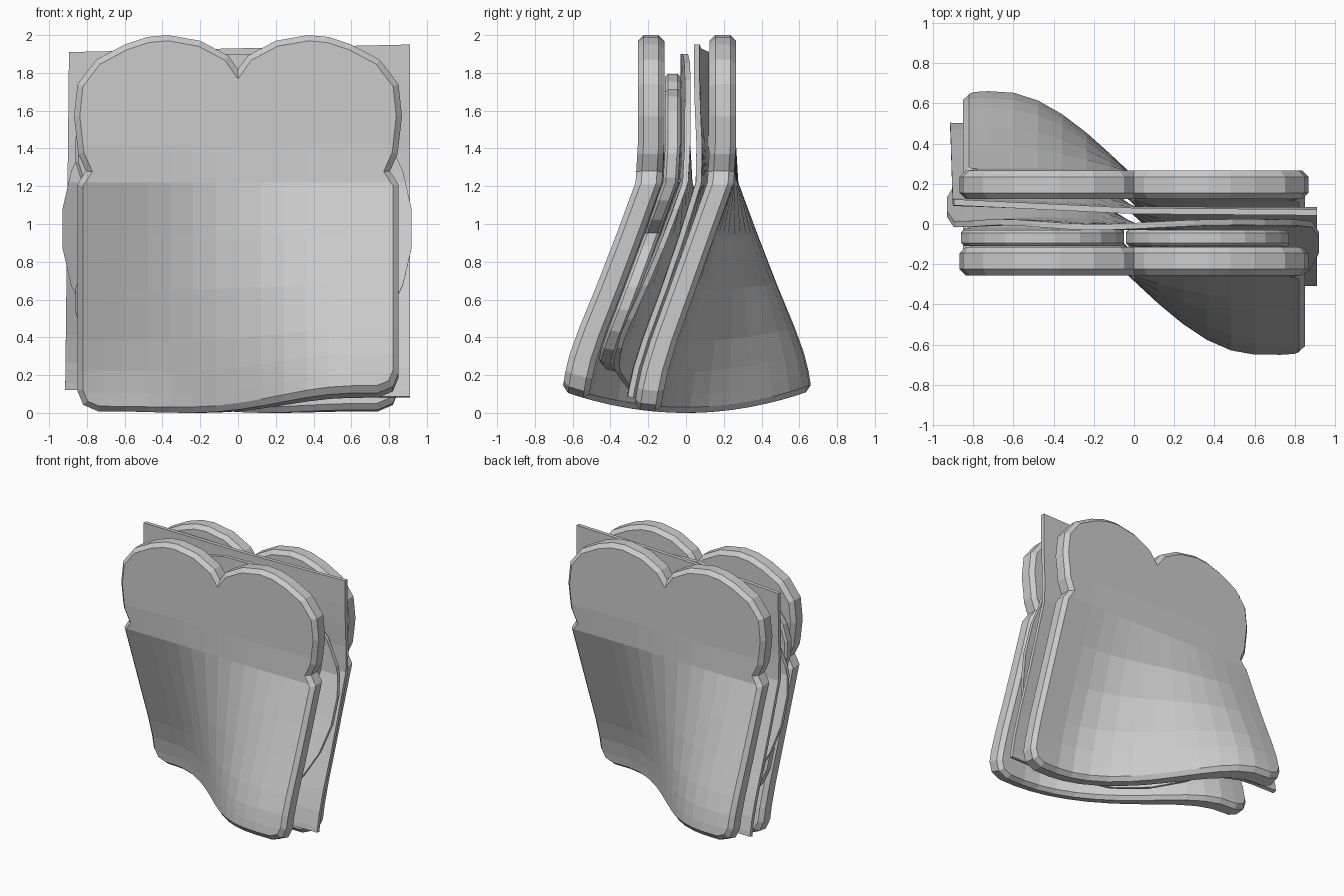
import bpy, bmesh, math

if "Cube" in bpy.data.objects:
    bpy.data.objects.remove(bpy.data.objects["Cube"])

# Swing of the lower half: right side steps forward, left side steps back
CURVE = [(0.0, 0.40), (0.10, 0.385), (0.22, 0.36), (0.38, 0.312), (1.22, 0.012), (1.42, 0.0), (3.0, 0.0)]


def swing(z):
    z = max(z, 0.0)
    for (z0, d0), (z1, d1) in zip(CURVE, CURVE[1:]):
        if z <= z1:
            return d0 + (d1 - d0) * (z - z0) / (z1 - z0)
    return 0.0


def step(x, y, z):
    g = max(-1.0, min(1.0, (x + 0.03) / 0.65))
    y2 = y - math.sin(g * math.pi / 2) * swing(z)
    lift = 0.27 * y2 * y2 * max(0.0, min(1.0, (1.22 - z) / 1.1))
    return x, y2, z + lift


# Solid from an (x, z) outline between two depths, sliced into a grid and bent
def slab(name, outline, y0, y1, bevel=0.0, wave=None, x_cuts=15, z_cuts=()):
    bm = bmesh.new()
    face = bm.faces.new([bm.verts.new((x, y0, z)) for x, z in outline])
    ext = bmesh.ops.extrude_face_region(bm, geom=[face], use_keep_orig=True)
    for v in ext["geom"]:
        if isinstance(v, bmesh.types.BMVert):
            v.co.y = y1
    bmesh.ops.recalc_face_normals(bm, faces=bm.faces[:])
    if bevel:
        rim = [e for e in bm.edges if abs(e.verts[0].co.y - e.verts[1].co.y) < 1e-5]
        bmesh.ops.bevel(bm, geom=rim, offset=bevel, segments=1, affect='EDGES')
    cuts = [((-0.84 + 1.68 * i / (x_cuts - 1) + 0.003, 0, 0), (1, 0, 0)) for i in range(x_cuts)]
    cuts += [((0, 0, z), (0, 0, 1)) for z in (0.10, 0.22, 0.38, 0.65, 0.93, 1.22, 1.42) + tuple(z_cuts)]
    for co, no in cuts:
        bmesh.ops.bisect_plane(bm, geom=bm.verts[:] + bm.edges[:] + bm.faces[:],
                               plane_co=co, plane_no=no, dist=1e-4)
    for v in bm.verts:
        x, y, z = v.co
        if wave:
            y += wave(x, z)
        v.co = step(x, y, z)
    bmesh.ops.recalc_face_normals(bm, faces=bm.faces[:])
    me = bpy.data.meshes.new(name)
    bm.to_mesh(me)
    bm.free()
    ob = bpy.data.objects.new(name, me)
    bpy.context.collection.objects.link(ob)
    return ob


def circle(cx, cz, r, n):
    return [(cx + r * math.cos(2 * math.pi * (i + 0.5) / n),
             cz + r * math.sin(2 * math.pi * (i + 0.5) / n)) for i in range(n)]


# Bread slices
half = [(0.74, 0.0), (0.82, 0.035), (0.85, 0.11), (0.85, 1.21), (0.805, 1.28),
        (0.845, 1.37), (0.868, 1.57), (0.85, 1.74), (0.75, 1.87), (0.6, 1.95),
        (0.48, 1.99), (0.37, 2.0), (0.2, 1.97), (0.05, 1.89)]
bread = [(0.0, 0.0)] + half + [(0.0, 1.82)] + [(-x, z) for x, z in reversed(half)]
slab("front_bread", bread, -0.255, -0.115, 0.03)
slab("back_bread", bread, 0.125, 0.265, 0.03)

# Tomato slices
for side, sx in (("left", -1), ("right", 1)):
    for level, cz in (("upper", 1.39), ("lower", 0.59)):
        top = cz - (0.08 if (sx > 0 and cz > 1) else 0)
        slab(f"{level}_{side}_tomato", circle(-0.045 + sx * 0.41, top, 0.41, 20),
             -0.11, -0.03, 0.015)

# Thin round filling, gently rippled
rows = (1.6, 1.75)
slab("round_ham", circle(-0.005, 0.975, 0.93, 28), -0.018, 0.012,
     wave=lambda x, z: 0.012 * math.sin(5 * x + 3 * z) - 0.015 * max(0, 1 - z), z_cuts=rows)

# Square cheese slice, sagging toward the back bread lower down
cheese = [(-0.915, 0.06), (0.91, 0.06), (0.91, 1.95), (-0.895, 1.91)]


def cheese_wave(x, z):
    low = max(0.0, min(1.0, (1.7 - z) / 0.9))
    high = 0.048 * max(0, -x) - 0.008 * max(0, x)
    return high * (1 - low) + (0.02 + 0.014 * abs(x)) * low


slab("cheese", cheese, 0.05, 0.08, wave=cheese_wave, z_cuts=rows)
